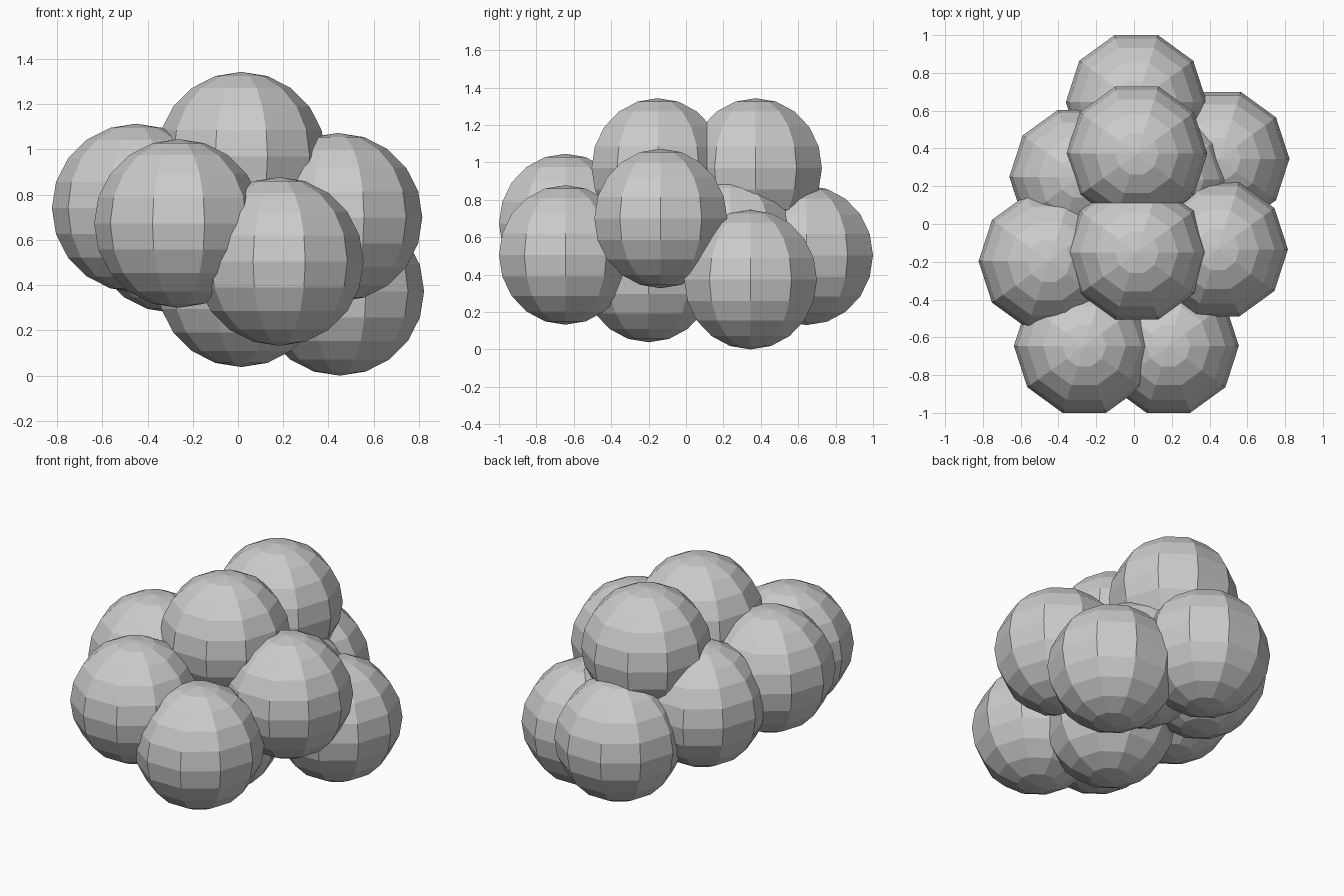
import bpy, math

if "Cube" in bpy.data.objects:
    bpy.data.objects.remove(bpy.data.objects["Cube"])

RADIUS = 0.373

# Faceted ball: 10 sides, 10 rings, corners pointing along x
def ball(name, centre):
    bpy.ops.mesh.primitive_uv_sphere_add(segments=10, ring_count=10, radius=RADIUS,
                                         location=centre, rotation=(0, 0, math.pi / 2))
    obj = bpy.context.object
    obj.name = name
    bpy.ops.object.shade_flat()

# Overlapping cluster of equal balls
balls = {
    # upper pair
    "top_back_ball": (0.015, 0.372, 0.97),
    "top_front_ball": (0.015, -0.15, 0.97),
    # front pair
    "front_left_ball": (-0.263, -0.645, 0.673),
    "front_right_ball": (0.182, -0.645, 0.505),
    # sides
    "right_ball": (0.442, -0.135, 0.70),
    "left_ball": (-0.45, -0.197, 0.741),
    "back_left_ball": (-0.287, 0.25, 0.65),
    "back_right_ball": (0.45, 0.345, 0.373),
    # back, base and core
    "back_ball": (0.012, 0.645, 0.503),
    "base_ball": (0.015, -0.2, 0.411),
    "core_ball": (0.15, 0.235, 0.56),
}
for name, centre in balls.items():
    ball(name, centre)
